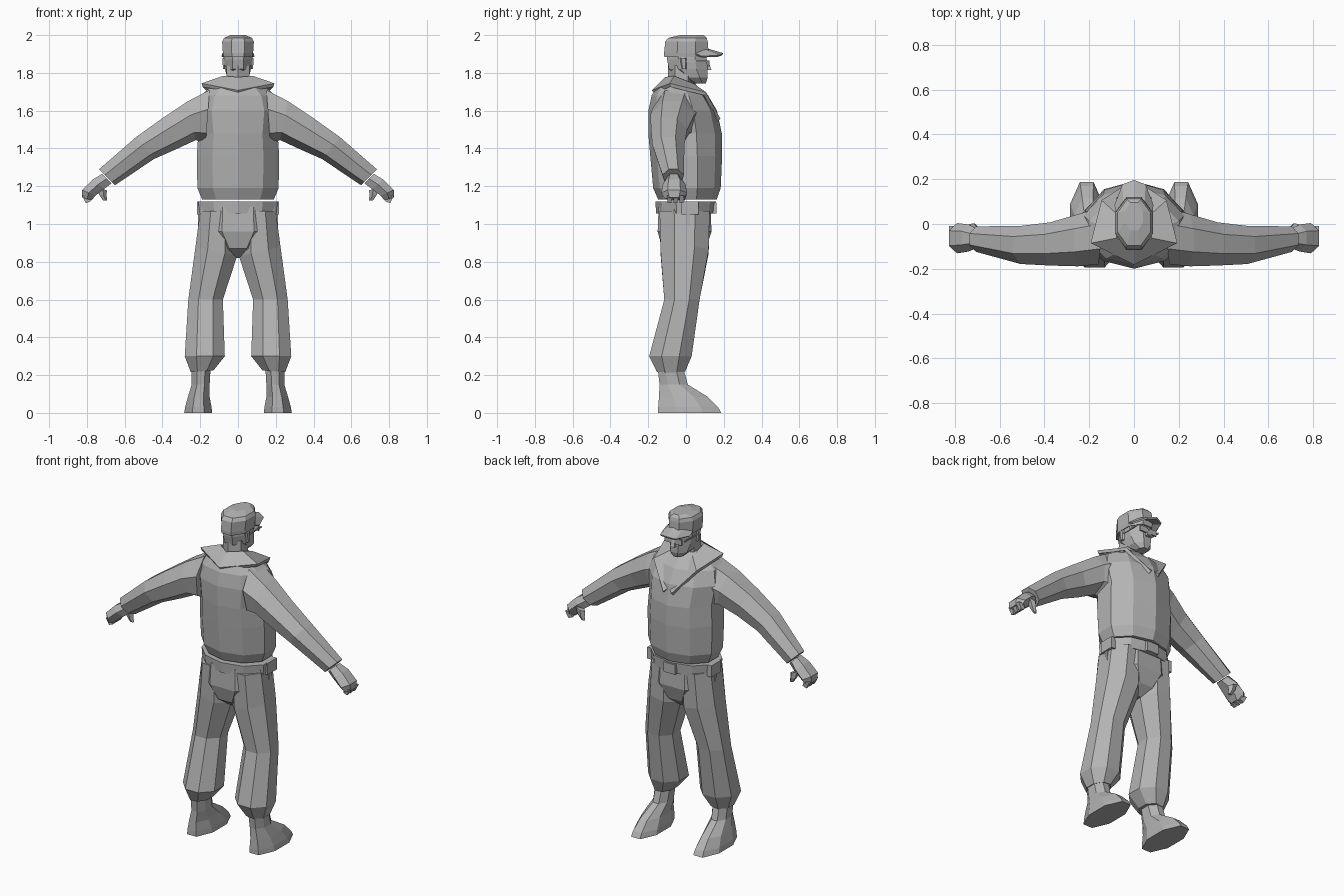
import bpy, bmesh, math
from mathutils import Vector

grey = bpy.data.materials.new("plain grey")
grey.diffuse_color = (0.45, 0.45, 0.45, 1)


def finish(bm, name, mirror=False):
    """Turn a bmesh into a flat shaded object, optionally mirrored in x."""
    bmesh.ops.recalc_face_normals(bm, faces=bm.faces)
    me = bpy.data.meshes.new(name)
    bm.to_mesh(me)
    bm.free()
    me.materials.append(grey)
    ob = bpy.data.objects.new(name, me)
    bpy.context.collection.objects.link(ob)
    if mirror:
        ob.modifiers.new("mirror", 'MIRROR')
    return ob


def loft(name, rings, n=8, mirror=False):
    """Each ring: x, z of one side, x, z of the other side, lowest y, highest y."""
    bm = bmesh.new()
    loops = []
    grow = 1 / math.cos(math.pi / n)
    for x1, z1, x2, z2, lo, hi in rings:
        mid = Vector(((x1 + x2) / 2, (lo + hi) / 2, (z1 + z2) / 2))
        u = Vector(((x1 - x2) / 2, 0, (z1 - z2) / 2)) * grow
        v = Vector((0, (hi - lo) / 2, 0)) * grow
        angles = [(i + 0.5) * math.tau / n for i in range(n)]
        loops.append([bm.verts.new(mid + u * math.cos(a) + v * math.sin(a)) for a in angles])
    for a, b in zip(loops, loops[1:]):
        for i in range(n):
            j = (i + 1) % n
            bm.faces.new((a[i], a[j], b[j], b[i]))
    bm.faces.new(loops[0])
    bm.faces.new(loops[-1])
    return finish(bm, name, mirror)


def stack(name, rows, n=8):
    """Centred loft; each row: z, half width, lowest y, highest y."""
    return loft(name, [(w, z, -w, z, lo, hi) for z, w, lo, hi in rows], n)


def strip(name, inner, outer, thick, mirror=True):
    """Thick plate between two edge lines."""
    bm = bmesh.new()
    a = [bm.verts.new(p) for p in inner]
    b = [bm.verts.new(p) for p in outer]
    for i in range(len(a) - 1):
        bm.faces.new((a[i], a[i + 1], b[i + 1], b[i]))
    ob = finish(bm, name, mirror)
    mod = ob.modifiers.new("thickness", 'SOLIDIFY')
    mod.thickness = thick
    mod.offset = 0
    return ob


def box(name, centre, size, mirror=False):
    bm = bmesh.new()
    bmesh.ops.create_cube(bm, size=1)
    for v in bm.verts:
        v.co = Vector(centre) + v.co * Vector(size)
    return finish(bm, name, mirror)


# Jacket body
stack("jacket", [(1.13, 0.19, -0.14, 0.155), (1.19, 0.215, -0.165, 0.175),
                 (1.36, 0.218, -0.18, 0.182), (1.48, 0.21, -0.19, 0.18),
                 (1.60, 0.225, -0.19, 0.155), (1.68, 0.20, -0.175, 0.11),
                 (1.735, 0.13, -0.145, 0.05), (1.755, 0.08, -0.11, 0.03)], 10)

# Wide collar with lapels
strip("collar",
      [(0, -0.105, 1.77), (0.075, -0.06, 1.775), (0.07, 0.035, 1.735), (0.004, 0.155, 1.57)],
      [(0, -0.175, 1.70), (0.19, -0.085, 1.735), (0.145, 0.10, 1.69), (0.03, 0.175, 1.55)], 0.02)

# Sleeves, tapering to a cuff
loft("sleeve", [(0.15, 1.71, 0.17, 1.44, -0.17, 0.06),
                (0.265, 1.65, 0.225, 1.455, -0.18, 0.035),
                (0.40, 1.56, 0.33, 1.405, -0.178, 0.0),
                (0.54, 1.46, 0.45, 1.35, -0.172, -0.015),
                (0.735, 1.29, 0.655, 1.21, -0.12, -0.015)], 7, True)

# Hands with thumb and curled fingers
loft("hand", [(0.72, 1.265, 0.67, 1.215, -0.10, -0.03),
              (0.77, 1.235, 0.71, 1.185, -0.115, -0.01),
              (0.825, 1.18, 0.755, 1.15, -0.122, -0.005),
              (0.825, 1.14, 0.775, 1.125, -0.105, -0.02)], 6, True)
loft("thumb", [(0.75, 1.20, 0.70, 1.18, -0.035, 0.0),
               (0.735, 1.155, 0.70, 1.15, -0.03, 0.0),
               (0.715, 1.125, 0.695, 1.125, -0.022, -0.008)], 5, True)
for k in range(3):
    y = -0.10 + k * 0.032
    loft("finger", [(0.825, 1.15, 0.79, 1.15, y, y + 0.026),
                    (0.805, 1.11, 0.78, 1.12, y + 0.003, y + 0.023)], 4, True)

# Trousers
stack("hips", [(1.09, 0.195, -0.145, 0.13), (0.96, 0.205, -0.15, 0.135),
               (0.87, 0.11, -0.125, 0.105), (0.82, 0.02, -0.06, 0.05)])
loft("trouser_leg", [(0.20, 1.07, 0.01, 1.07, -0.14, 0.125),
                     (0.225, 0.88, 0.005, 0.83, -0.135, 0.12),
                     (0.263, 0.60, 0.08, 0.60, -0.115, 0.072),
                     (0.282, 0.30, 0.07, 0.30, -0.195, 0.03),
                     (0.25, 0.215, 0.13, 0.225, -0.155, -0.005)], 8, True)

# Boots
loft("boot", [(0.245, 0.24, 0.145, 0.24, -0.15, -0.015),
              (0.245, 0.15, 0.15, 0.15, -0.14, 0.01),
              (0.265, 0.085, 0.15, 0.085, -0.143, 0.115),
              (0.28, 0.03, 0.14, 0.03, -0.147, 0.17),
              (0.285, 0.0, 0.137, 0.0, -0.147, 0.187)], 8, True)

# Belt, buckle and side pouches
stack("belt", [(1.055, 0.205, -0.15, 0.145), (1.12, 0.21, -0.155, 0.15)], 10)
box("buckle", (0, 0.15, 1.085), (0.08, 0.025, 0.06))
box("belt_pouch", (0.20, 0.02, 1.085), (0.035, 0.09, 0.07), True)
# Hanging strap ends
box("strap_end", (0.205, 0.01, 1.0), (0.012, 0.02, 0.10), True)

# Neck and head
stack("neck", [(1.69, 0.075, -0.10, 0.07), (1.75, 0.062, -0.085, 0.035),
               (1.84, 0.06, -0.085, 0.04)], 6)
stack("head", [(1.745, 0.03, 0.04, 0.105), (1.775, 0.058, -0.03, 0.115),
               (1.82, 0.068, -0.09, 0.115), (1.87, 0.073, -0.10, 0.11),
               (1.92, 0.07, -0.10, 0.10)])
loft("nose", [(0.007, 1.865, -0.007, 1.865, 0.10, 0.118),
              (0.015, 1.815, -0.015, 1.815, 0.10, 0.135)], 4)
loft("ear", [(0.082, 1.88, 0.068, 1.88, -0.03, 0.0),
             (0.08, 1.82, 0.066, 1.82, -0.02, 0.0)], 5, True)

# Sunglasses
box("lens", (0.033, 0.12, 1.85), (0.05, 0.009, 0.032), True)
box("glasses_arm", (0.074, 0.05, 1.862), (0.006, 0.14, 0.008), True)

# Cap and peak
stack("cap", [(1.885, 0.077, -0.115, 0.115), (1.905, 0.08, -0.116, 0.12),
              (1.965, 0.084, -0.11, 0.115), (1.985, 0.074, -0.095, 0.11),
              (2.0, 0.04, -0.03, 0.095)])
strip("cap_peak", [(0, 0.11, 1.925), (0.045, 0.10, 1.92), (0.08, 0.05, 1.90)],
      [(0, 0.195, 1.90), (0.05, 0.175, 1.89), (0.083, 0.085, 1.885)], 0.01)
